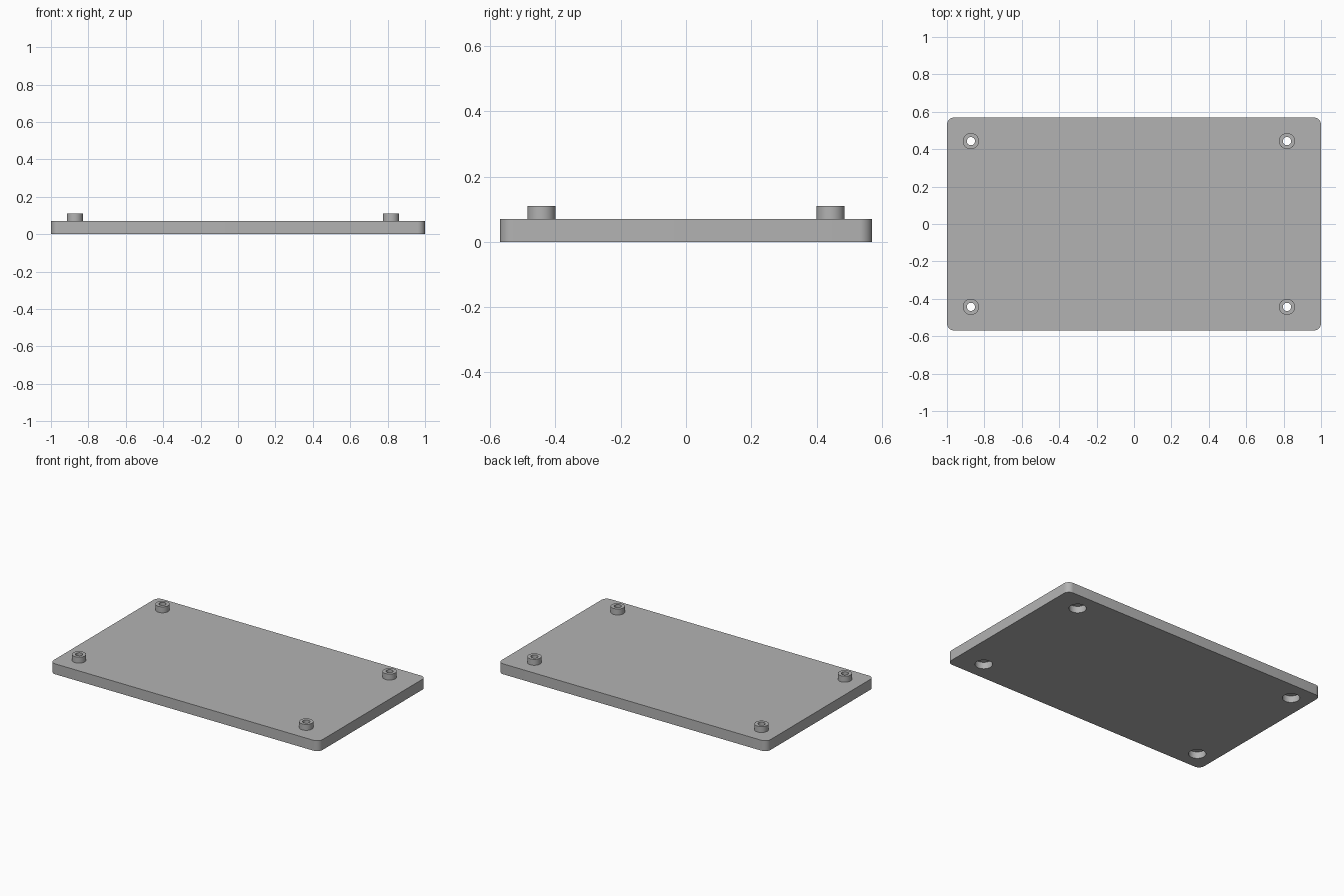
import bpy
import bmesh
from mathutils import Matrix

default = bpy.data.objects.get("Cube")
if default:
    bpy.data.objects.remove(default, do_unlink=True)

SIZE_X, SIZE_Y, THICK = 2.0, 1.14, 0.07
CORNER = 0.04
TOP = 0.11
MOUNTS = [(x, y) for x in (-0.872, 0.818) for y in (-0.443, 0.443)]

grey = bpy.data.materials.new("plain grey")
grey.use_nodes = True
colour = (0.45, 0.45, 0.45, 1)
grey.diffuse_color = colour
grey.node_tree.nodes["Principled BSDF"].inputs["Base Color"].default_value = colour


def make_object(name, bm):
    mesh = bpy.data.meshes.new(name)
    bm.to_mesh(mesh)
    bm.free()
    mesh.materials.append(grey)
    obj = bpy.data.objects.new(name, mesh)
    bpy.context.collection.objects.link(obj)
    return obj


def cylinders(name, radius, low, high):
    """One upright cylinder at every mounting point."""
    bm = bmesh.new()
    for x, y in MOUNTS:
        bmesh.ops.create_cone(
            bm, cap_ends=True, segments=48, radius1=radius, radius2=radius,
            depth=high - low, matrix=Matrix.Translation((x, y, (low + high) / 2)))
    return make_object(name, bm)


# Plate with rounded vertical corners
bm = bmesh.new()
bmesh.ops.create_cube(bm, size=1)
bmesh.ops.scale(bm, vec=(SIZE_X, SIZE_Y, THICK), verts=bm.verts)
bmesh.ops.translate(bm, vec=(0, 0, THICK / 2), verts=bm.verts)
uprights = [e for e in bm.edges if abs(e.verts[0].co.z - e.verts[1].co.z) > THICK / 2]
bmesh.ops.bevel(bm, geom=uprights, offset=CORNER, segments=8,
                profile=0.5, affect='EDGES')
plate = make_object("base_plate", bm)

# Raised bosses, counterbores from below, and screw holes right through
tools = [
    (cylinders("boss_tool", 0.043, THICK - 0.01, TOP), 'UNION'),
    (cylinders("counterbore_tool", 0.053, -0.05, 0.045), 'DIFFERENCE'),
    (cylinders("screw_hole_tool", 0.022, -0.1, TOP + 0.1), 'DIFFERENCE'),
]
bpy.ops.object.select_all(action='DESELECT')
bpy.context.view_layer.objects.active = plate
plate.select_set(True)
for tool, operation in tools:
    mod = plate.modifiers.new(tool.name, 'BOOLEAN')
    mod.object = tool
    mod.operation = operation
    mod.solver = 'EXACT'
    bpy.ops.object.modifier_apply(modifier=mod.name)
    bpy.data.objects.remove(tool, do_unlink=True)

bpy.ops.object.shade_smooth_by_angle()
